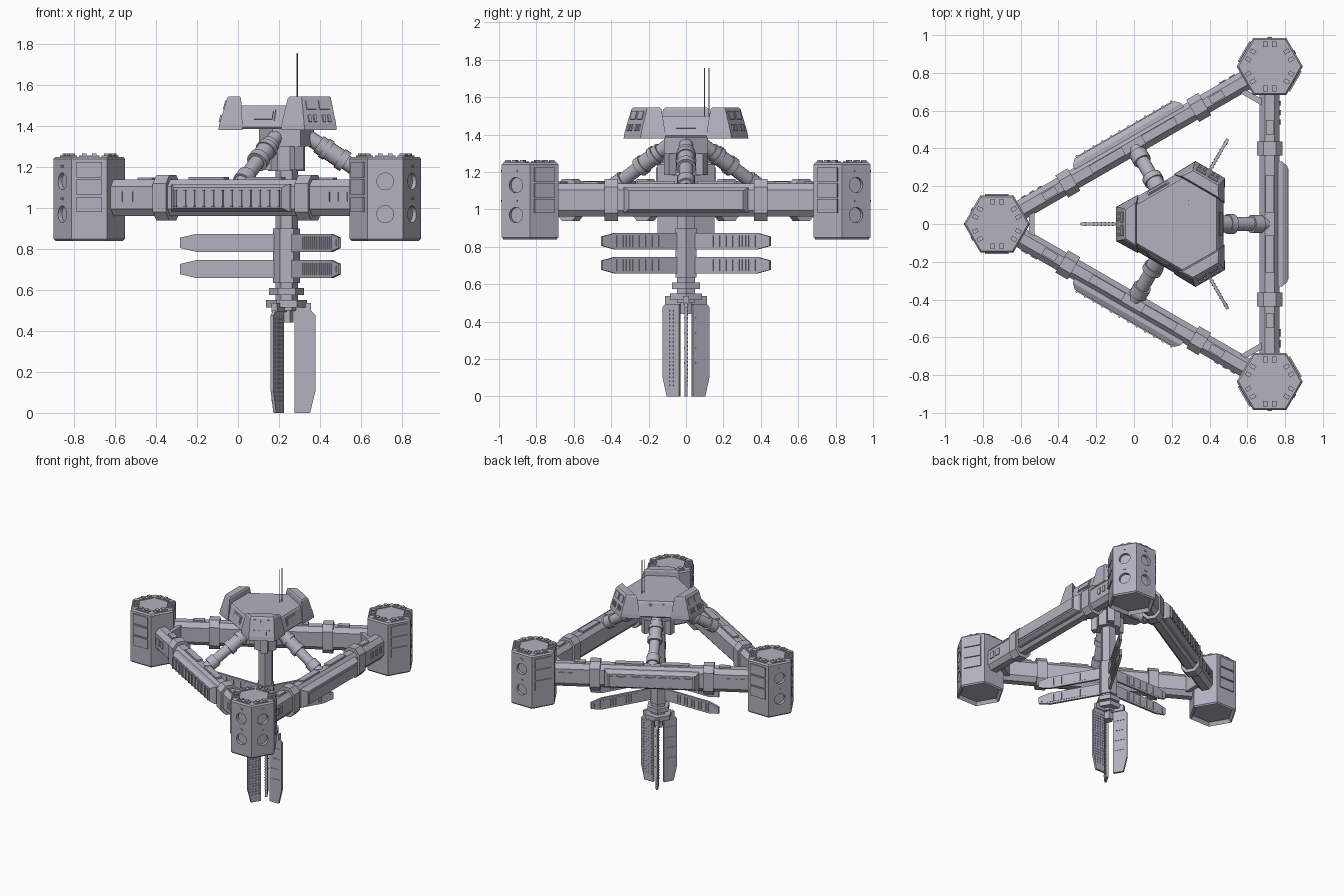
import bpy, bmesh
from math import pi, cos, sin, radians, atan2
from mathutils import Matrix, Vector

cube = bpy.data.objects.get("Cube")
if cube:
    bpy.data.objects.remove(cube, do_unlink=True)

hull_mat = bpy.data.materials.new("lavender_grey_hull")
hull_mat.use_nodes = True
COLOUR = (0.45, 0.44, 0.52, 1)
hull_mat.diffuse_color = COLOUR
hull_mat.node_tree.nodes["Principled BSDF"].inputs["Base Color"].default_value = COLOUR

AXIS = 0.237        # x of the central axis
REACH = 0.963       # axis to tower
MID = REACH / 2     # axis to beam middle
parts = {}


def mesh_of(name):
    if name not in parts:
        parts[name] = bmesh.new()
    return parts[name]


def frame(deg):
    return Matrix.Translation((AXIS, 0, 0)) @ Matrix.Rotation(radians(deg), 4, 'Z')


def box(name, M, loc, size, tilt=0.0):
    T = M @ Matrix.Translation(loc) @ Matrix.Rotation(tilt, 4, 'Y') @ Matrix.Diagonal((*size, 1))
    bmesh.ops.create_cube(mesh_of(name), size=1, matrix=T)


def loft(name, M, rings):
    bm = mesh_of(name)
    loops = [[bm.verts.new(M @ Vector(p)) for p in ring] for ring in rings]
    n = len(loops[0])
    faces = [bm.faces.new(loops[0]), bm.faces.new(loops[-1])]
    for a, b in zip(loops, loops[1:]):
        faces += [bm.faces.new((a[i], a[(i + 1) % n], b[(i + 1) % n], b[i])) for i in range(n)]
    bmesh.ops.recalc_face_normals(bm, faces=faces)
    return faces


def plate(name, M, outline, y0, y1):
    return loft(name, M, [[(x, y, z) for x, z in outline] for y in (y0, y1)])


def ngon(r, z, n=6, x=0.0):
    return [(x + r * cos(2 * pi * i / n), r * sin(2 * pi * i / n), z) for i in range(n)]


def rod(name, M, a, b, r, n=20):
    a, b = Vector(a), Vector(b)
    d = b - a
    T = M @ Matrix.Translation((a + b) / 2) @ d.to_track_quat('Z', 'Y').to_matrix().to_4x4()
    bmesh.ops.create_cone(mesh_of(name), cap_ends=True, segments=n, radius1=r, radius2=r,
                          depth=d.length, matrix=T)


TOWER_DIRS = (180, 60, -60)
BEAM_DIRS = (0, 120, -120)

# Corner towers, with panels, portholes and roof blocks
for deg in TOWER_DIRS:
    M = frame(deg)
    body = loft("towers", M, [ngon(r, z, x=REACH) for r, z in
                              ((0.165, 0.84), (0.175, 0.85), (0.175, 1.24), (0.165, 1.25))])
    bmesh.ops.inset_individual(mesh_of("towers"), faces=[body[0]], thickness=0.018, depth=-0.025)
    C = M @ Matrix.Translation((REACH, 0, 0))
    for side in range(6):
        F = C @ Matrix.Rotation(radians(30 + 60 * side), 4, 'Z')
        box("tower_roof_slabs", F, (0.117, 0, 1.252), (0.04, 0.1, 0.01))
        for y in (-0.024, 0.024):
            box("tower_roof_blocks", F, (0.117, y, 1.258), (0.03, 0.022, 0.014))
        if side in (0, 5):
            for z in (0.97, 1.13):
                rod("porthole_cutter", F, (0.13, 0, z), (0.2, 0, z), 0.041, 24)
                box("tower_markers", F, (0.152, 0, z + 0.075), (0.008, 0.022, 0.012))
        if side in (1, 4):
            for z in (1.018, 1.102, 1.187):
                box("tower_panels", F, (0.153, 0, z), (0.014, 0.125, 0.074))
    # gusset between the two beams
    box("corner_gussets", M, (REACH - 0.185, 0, 1.05), (0.03, 0.15, 0.13))

# Ring beams
beam_outline = [(MID + sx * x, 1.05 + sz * z) for sx, sz, x, z in
                ((1, -1, 0.053, 0.055), (1, 1, 0.053, 0.055), (1, 1, 0.025, 0.088), (-1, 1, 0.025, 0.088),
                 (-1, 1, 0.053, 0.055), (-1, -1, 0.053, 0.055), (-1, -1, 0.025, 0.088), (1, -1, 0.025, 0.088))]
collar_outline = [(MID + (x - MID) * 1.28, 1.05 + (z - 1.05) * 1.27) for x, z in beam_outline]
for deg in BEAM_DIRS:
    M = frame(deg)
    plate("beams", M, beam_outline, -0.7, 0.7)
    for s in (-1, 1):
        plate("beam_collars", M, collar_outline, s * 0.4 - 0.037, s * 0.4 + 0.037)
        box("beam_top_boxes", M, (MID, s * 0.16, 1.14), (0.046, 0.2, 0.022))
        box("beam_top_boxes", M, (MID, s * 0.51, 1.14), (0.04, 0.08, 0.02))
        box("beam_windows", M, (MID + 0.053, -0.605 + s * 0.029, 1.055), (0.012, 0.038, 0.05))
    for i in range(3):
        box("beam_windows", M, (MID + 0.053, 0.54 + i * 0.05, 1.055), (0.012, 0.025, 0.045))
    # outer bay with bevelled ends
    loft("outer_bays", M, [[(MID + x, sy * y, 1.05 + sz * z) for sy, sz in ((-1, -1), (1, -1), (1, 1), (-1, 1))]
                           for x, y, z in ((0.04, 0.335, 0.066), (0.068, 0.33, 0.066), (0.094, 0.305, 0.05))])
    box("bay_panels", M, (MID + 0.094, 0, 1.047), (0.01, 0.59, 0.07))
    if deg:
        for i in range(12):
            box("bay_ribs", M, (MID + 0.098, -0.29 + i * 0.0527, 1.047), (0.014, 0.01, 0.084))

    # Sloping struts from hub to beams
    top, foot = Vector((0.08, 0, 1.363)), Vector((0.46, 0, 1.11))
    for a, b, r in ((0, 1, 0.037), (0.2, 0.52, 0.046), (0.27, 0.33, 0.053), (0.47, 0.55, 0.053), (0.8, 0.93, 0.048)):
        rod("struts", M, top.lerp(foot, a), top.lerp(foot, b), r)

# Command deck: truncated triangle with three raised corner pods
def deck_ring(k, z):
    pts = []
    for deg in (60, 180, 300):
        R = Matrix.Rotation(radians(deg), 3, 'Z')
        pts += [R @ Vector((0.325 * k, s * 0.09 * k, z)) for s in (-1, 1)]
    return pts


M0 = frame(0)
loft("command_deck", M0, [deck_ring(k, z) for k, z in ((0.95, 1.385), (0.98, 1.395), (0.86, 1.49), (0.83, 1.5))])
for deg in TOWER_DIRS:
    M = frame(deg)
    loft("deck_pods", M, [[(xo, -wo, z), (xo, wo, z), (xi, wi, z), (xi, -wi, z)] for xo, wo, xi, wi, z in
                          ((0.333, 0.09, 0.215, 0.155, 1.38), (0.328, 0.09, 0.215, 0.152, 1.41),
                           (0.29, 0.082, 0.222, 0.122, 1.535), (0.282, 0.076, 0.228, 0.112, 1.545))])
    lean = -atan2(0.038, 0.125)
    for s in (-1, 1):
        box("pod_windows", M, (0.3, s * 0.036, 1.503), (0.01, 0.055, 0.045), lean)
        for j in range(2):
            box("pod_slits", M, (0.321, s * (0.025 + j * 0.03), 1.437), (0.012, 0.015, 0.035), lean)
for deg in BEAM_DIRS:
    M = frame(deg)
    box("deck_windows", M, (0.212, 0, 1.45), (0.022, 0.125, 0.058), -0.28)
    box("deck_windows", M, (0.215, 0, 1.45), (0.024, 0.105, 0.04), -0.28)

# Twin aerials
for x, y, z in ((0.05, 0.1, 1.755), (0.053, 0.124, 1.757)):
    rod("aerials", M0, (x, y, 1.4), (x, y, z), 0.0025, 8)

# Hub, spine and its rings
for r, z0, z1 in ((0.135, 1.3, 1.39), (0.09, 1.18, 1.31), (0.055, 0.5, 1.2), (0.066, 0.635, 0.9),
                  (0.085, 0.575, 0.61), (0.1, 0.515, 0.55), (0.035, 0.44, 0.52)):
    loft("spine", M0, [ngon(r, z0), ngon(r, z1)])
for deg in TOWER_DIRS:
    M = frame(deg)
    box("hub_buttresses", M, (0.085, 0, 1.285), (0.07, 0.05, 0.2))
    # Two tiers of radial fins with ribs
    for z in (0.83, 0.702):
        fin = [(0.03, z - 0.044), (0.44, z - 0.044), (0.52, z - 0.025),
               (0.52, z + 0.025), (0.44, z + 0.044), (0.03, z + 0.044)]
        plate("radial_fins", M, fin, -0.008, 0.008)
        for i in range(15):
            box("fin_ribs", M, (0.17 + i * 0.02, 0, z), (0.007, 0.022, 0.06))
        box("fin_ribs", M, (0.495, 0, z), (0.01, 0.022, 0.035))

# Hanging blades with studs and bracket arms
blade = [(0.04, 0), (0.115, 0), (0.142, 0.11), (0.142, 0.475), (0.115, 0.505), (0.04, 0.505)]
for deg in BEAM_DIRS:
    M = frame(deg)
    plate("hanging_blades", M, blade, -0.008, 0.008)
    box("blade_brackets", M, (0.06, 0, 0.515), (0.12, 0.03, 0.045))
    for z in (0.18, 0.26, 0.34, 0.42):
        box("blade_bars", M, (0.09, -0.008, z), (0.07, 0.006, 0.006))
    for row in range(20):
        for col in range(4):
            box("blade_studs", M, (0.054 + col * 0.023, 0.008, 0.06 + row * 0.021), (0.009, 0.006, 0.009))

# Turn every part into an object
objects = {}
for name, bm in parts.items():
    me = bpy.data.meshes.new(name)
    bm.to_mesh(me)
    bm.free()
    me.materials.append(hull_mat)
    ob = objects[name] = bpy.data.objects.new(name, me)
    bpy.context.scene.collection.objects.link(ob)

# Sink the portholes into the towers
towers, cutter = objects["towers"], objects.pop("porthole_cutter")
cutter.hide_render = True
cut = towers.modifiers.new("portholes", 'BOOLEAN')
cut.operation, cut.solver, cut.object = 'DIFFERENCE', 'EXACT', cutter
bpy.context.view_layer.update()
carved = bpy.data.meshes.new_from_object(towers.evaluated_get(bpy.context.evaluated_depsgraph_get()))
towers.modifiers.clear()
towers.data = carved
bpy.data.objects.remove(cutter, do_unlink=True)

# Smooth the round parts
bpy.ops.object.select_all(action='DESELECT')
for name in ("struts", "aerials"):
    objects[name].select_set(True)
    bpy.context.view_layer.objects.active = objects[name]
bpy.ops.object.shade_smooth_by_angle(angle=radians(35))
